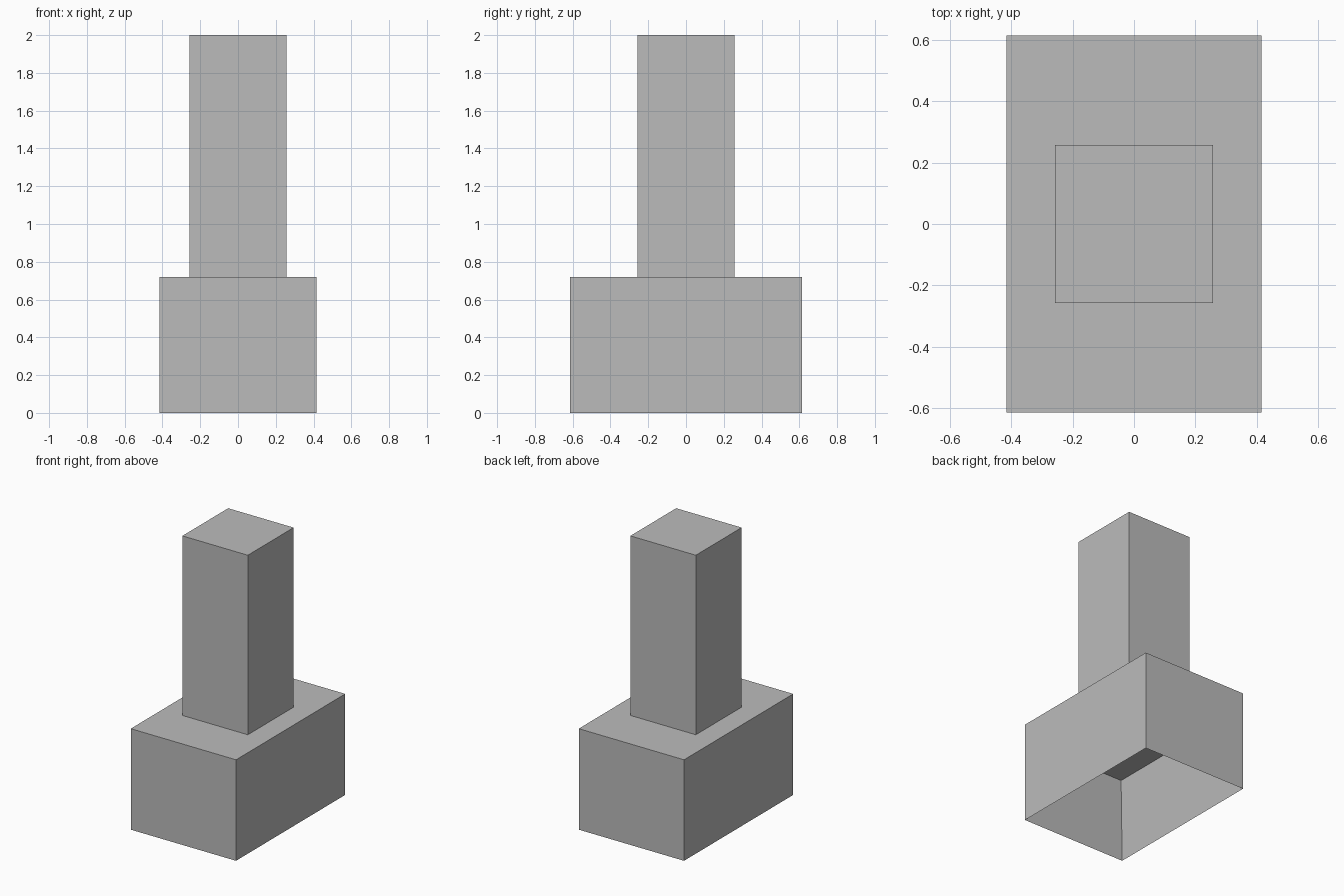
import bpy
import bmesh
from mathutils import Matrix

cube = bpy.data.objects.get("Cube")
if cube:
    bpy.data.objects.remove(cube)

# Single grey finish
grey = bpy.data.materials.new("plain_grey")
grey.use_nodes = True
colour = (0.5, 0.5, 0.5, 1)
grey.diffuse_color = colour
grey.node_tree.nodes["Principled BSDF"].inputs["Base Color"].default_value = colour


def box(name, width, depth, bottom, top, wall=0, cavity=0):
    """Upright box; a wall thickness makes it hollow, open at the bottom."""
    bm = bmesh.new()
    size = Matrix.Diagonal((width, depth, top - bottom, 1))
    place = Matrix.Translation((0, 0, (bottom + top) / 2))
    bmesh.ops.create_cube(bm, size=1, matrix=place @ size)
    if wall:
        floor = min(bm.faces, key=lambda f: f.calc_center_median().z)
        bmesh.ops.inset_region(bm, faces=[floor], thickness=wall)
        bmesh.ops.translate(bm, verts=floor.verts, vec=(0, 0, cavity))
    mesh = bpy.data.meshes.new(name)
    bm.to_mesh(mesh)
    bm.free()
    mesh.materials.append(grey)
    obj = bpy.data.objects.new(name, mesh)
    bpy.context.collection.objects.link(obj)
    return obj


# Wide hood with a recess underneath
box("hood", 0.83, 1.23, 0, 0.72, wall=0.08, cavity=0.56)
# Square duct rising from the hood
box("duct", 0.516, 0.516, 0.72, 2)
